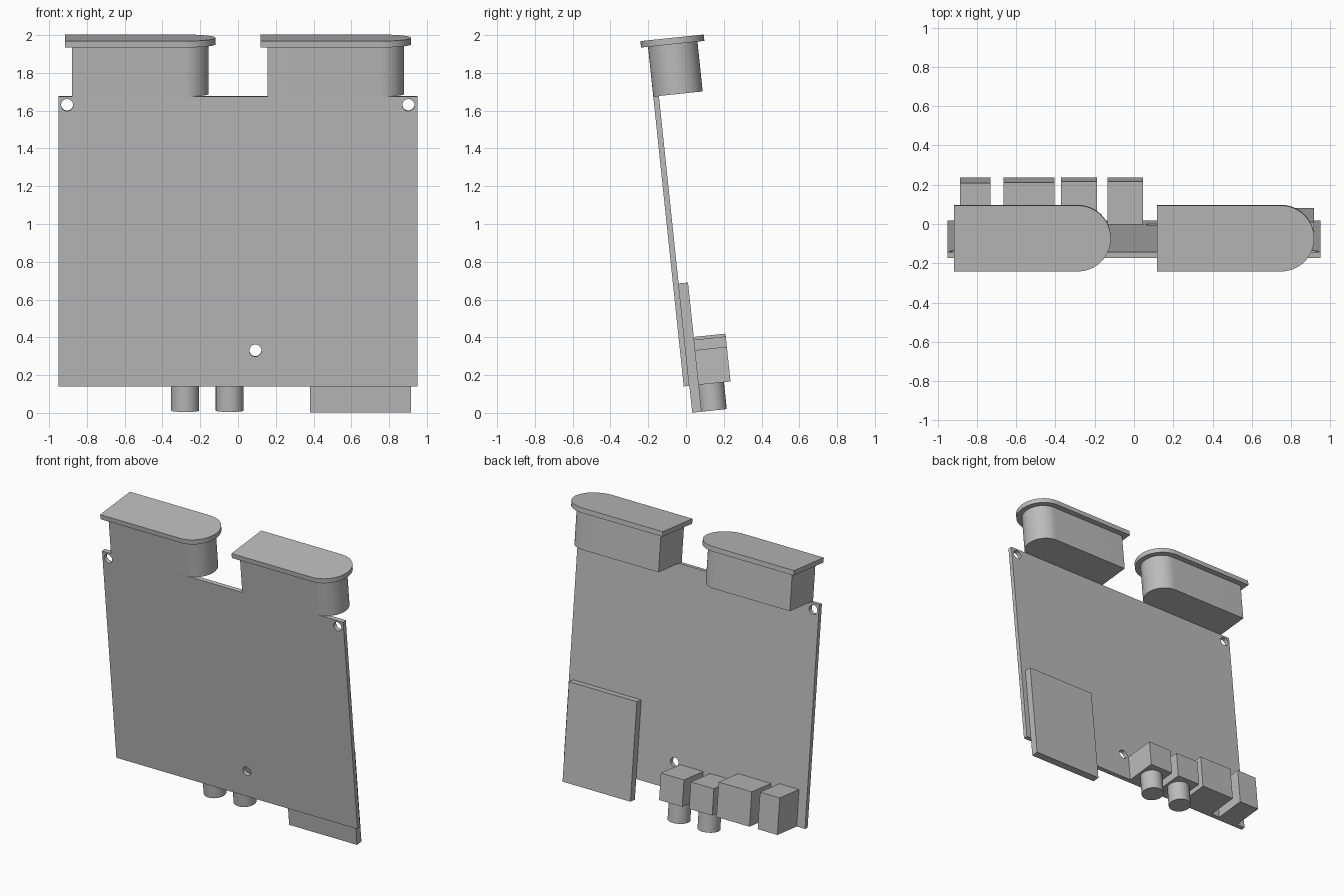
import bpy, bmesh
from math import radians, sin, cos, pi
from mathutils import Matrix

cube = bpy.data.objects.get("Cube")
if cube:
    bpy.data.objects.remove(cube, do_unlink=True)

grey = bpy.data.materials.new("plain grey")
grey.use_nodes = True
GREY = (0.5, 0.5, 0.5, 1)
grey.diffuse_color = GREY
grey.node_tree.nodes["Principled BSDF"].inputs["Base Color"].default_value = GREY

# Board frame: x across, y through the board to the back, z up along the board.
# The whole assembly leans forward around the board's lower front edge.
FRAME = Matrix.Translation((0, -0.012, 0.14)) @ Matrix.Rotation(radians(6), 4, 'X')
THICK, HEIGHT, FOOT = 0.03, 1.543, -0.143


def extrude(name, outline, z0, z1):
    """Closed prism from an outline of (x, y) points between two heights."""
    bm = bmesh.new()
    face = bm.faces.new([bm.verts.new((x, y, z0)) for x, y in outline])
    top = bmesh.ops.extrude_face_region(bm, geom=[face])["geom"]
    bmesh.ops.translate(bm, vec=(0, 0, z1 - z0),
                        verts=[v for v in top if isinstance(v, bmesh.types.BMVert)])
    bmesh.ops.recalc_face_normals(bm, faces=bm.faces)
    mesh = bpy.data.meshes.new(name)
    bm.to_mesh(mesh)
    bm.free()
    mesh.materials.append(grey)
    obj = bpy.data.objects.new(name, mesh)
    bpy.context.collection.objects.link(obj)
    obj.matrix_world = FRAME
    return obj


def box(name, x0, x1, y0, y1, z0, z1):
    return extrude(name, [(x0, y0), (x1, y0), (x1, y1), (x0, y1)], z0, z1)


def circle(cx, cy, r, n=48):
    return [(cx + r * cos(2 * pi * i / n), cy + r * sin(2 * pi * i / n)) for i in range(n)]


def d_shape(x0, x1, y0, y1, n=32):
    """Square at x0, full half-round at x1."""
    r, cy = (y1 - y0) / 2, (y0 + y1) / 2
    arc = [(x1 - r + r * cos(a), cy + r * sin(a))
           for a in (pi * (i / n - 0.5) for i in range(n + 1))]
    return [(x0, y0)] + arc + [(x0, y1)]


def smooth(obj):
    bpy.ops.object.select_all(action='DESELECT')
    obj.select_set(True)
    bpy.context.view_layer.objects.active = obj
    bpy.ops.object.shade_smooth_by_angle(angle=radians(30))


# Main board with three mounting holes
board = box("main_board", -0.95, 0.95, 0, THICK, 0, HEIGHT)
for x, z in ((-0.905, 1.498), (0.902, 1.498), (0.092, 0.191)):
    drill = extrude("hole_cutter", circle(0, 0, 0.032), -0.1, 0.1)
    drill.hide_render = True
    drill.matrix_world = FRAME @ Matrix.Translation((x, 0, z)) @ Matrix.Rotation(pi / 2, 4, 'X')
    cut = board.modifiers.new("hole", 'BOOLEAN')
    cut.operation, cut.solver, cut.object = 'DIFFERENCE', 'EXACT', drill
    bpy.context.view_layer.update()
    bpy.context.view_layer.objects.active = board
    bpy.ops.object.modifier_apply(modifier=cut.name)
    bpy.data.objects.remove(drill, do_unlink=True)
smooth(board)

# Two D-shaped ports with overhanging flanges along the top edge
LIP = 0.037
for side, x0 in (("right", -0.88), ("left", 0.155)):
    x1 = x0 + 0.725
    smooth(extrude(side + "_port_body", d_shape(x0, x1, 0, 0.263), HEIGHT, 1.81))
    smooth(extrude(side + "_port_flange",
                   d_shape(x0 - LIP, x1 + LIP, -LIP, 0.263 + LIP), 1.808, 1.842))

# Small add-on board at the lower back
box("add_on_board", 0.38, 0.915, THICK, 0.08, FOOT, 0.545)

# Row of connectors along the lower back edge
BACK = 0.249
box("narrow_connector", -0.885, -0.73, THICK, BACK, 0, 0.255)
box("wide_connector", -0.665, -0.405, THICK, BACK, 0, 0.24)

# Two jacks with round barrels pointing down
for side, x in (("right", -0.28), ("left", -0.044)):
    box(side + "_jack_body", x - 0.091, x + 0.091, THICK, BACK, 0, 0.185)
    smooth(extrude(side + "_jack_barrel", circle(x, 0.14, 0.074), FOOT, 0))
